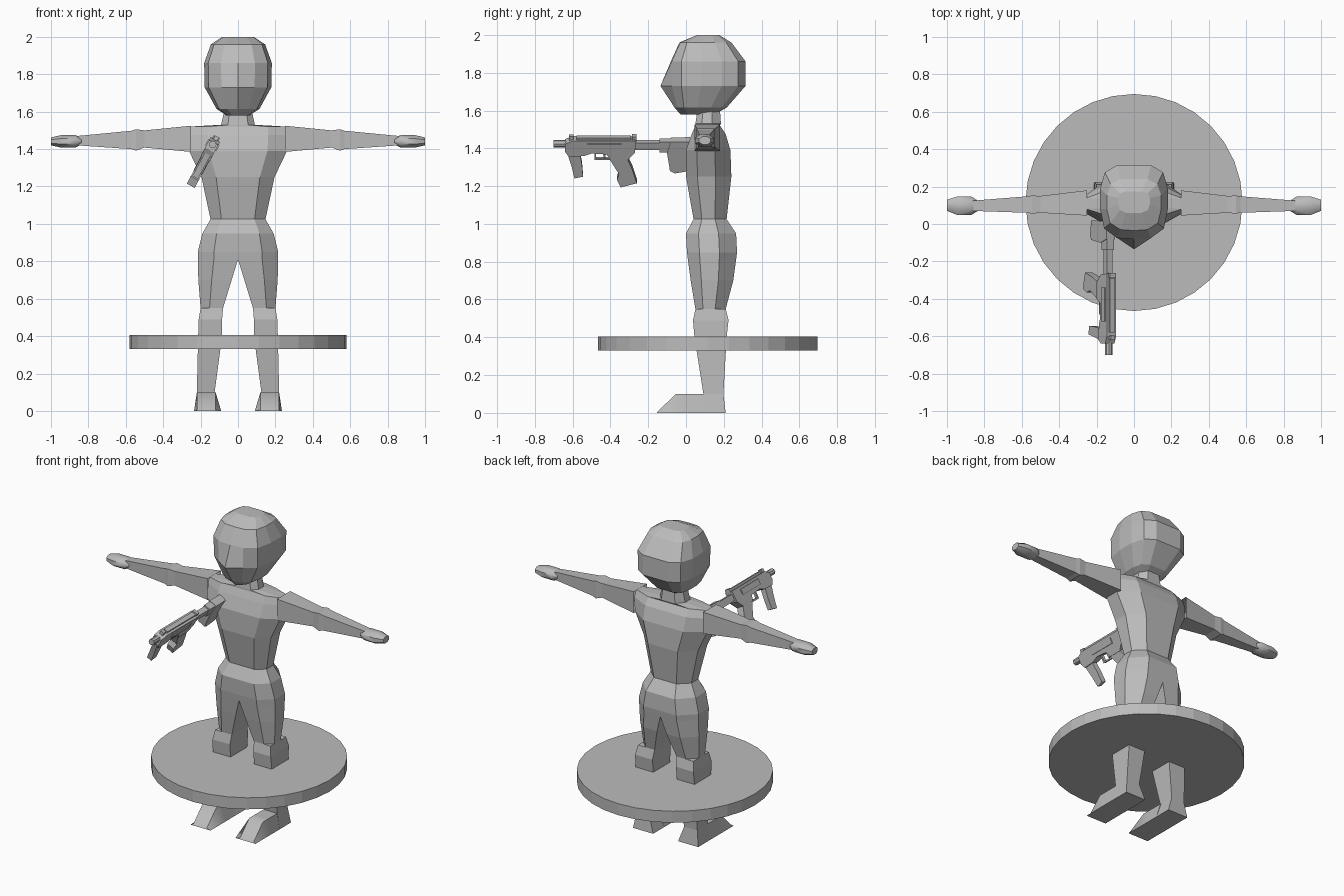
import bpy, bmesh, math
from mathutils import Vector

if "Cube" in bpy.data.objects:
    bpy.data.objects.remove(bpy.data.objects["Cube"])

grey = bpy.data.materials.new("plain_grey")
grey.diffuse_color = (0.5, 0.5, 0.5, 1)
grey.use_nodes = True
grey.node_tree.nodes["Principled BSDF"].inputs["Base Color"].default_value = grey.diffuse_color


def finish(name, bm, smooth=False):
    bmesh.ops.remove_doubles(bm, verts=bm.verts, dist=0.0005)
    bmesh.ops.recalc_face_normals(bm, faces=bm.faces)
    me = bpy.data.meshes.new(name)
    bm.to_mesh(me)
    bm.free()
    me.materials.append(grey)
    ob = bpy.data.objects.new(name, me)
    bpy.context.collection.objects.link(ob)
    if smooth:
        for o in bpy.context.selected_objects:
            o.select_set(False)
        ob.select_set(True)
        bpy.context.view_layer.objects.active = ob
        bpy.ops.object.shade_smooth_by_angle(angle=math.radians(50))
    return ob


def loft(name, rings, start=True, end=True, smooth=False, mirror=False):
    """Skin a list of equally long point rings, optionally on both sides of x = 0."""
    bm = bmesh.new()
    for s in ((1, -1) if mirror else (1,)):
        vs = [[bm.verts.new((p[0] * s, p[1], p[2])) for p in r] for r in rings]
        n = len(vs[0])
        for a, b in zip(vs, vs[1:]):
            for i in range(n):
                j = (i + 1) % n
                bm.faces.new((a[i], a[j], b[j], b[i]))
        if start:
            bm.faces.new(vs[0])
        if end:
            bm.faces.new(vs[-1])
    return finish(name, bm, smooth)


def mirrored(half):
    """Complete a half ring that starts and ends on x = 0."""
    return half + [(-x, y, z) for x, y, z in half[-2:0:-1]]


# Torso, hips and neck: z, half width, front y, back y
def body_ring(z, w, f, b):
    d = b - f
    return mirrored([(0, f, z), (w * .6, f, z), (w, f + d * .25, z),
                     (w, f + d * .65, z), (w * .55, b, z), (0, b, z)])


loft("torso", [body_ring(*r) for r in (
    (.81, .215, .01, .265), (.85, .215, .005, .27), (.95, .19, .0, .265),
    (1.025, .147, .04, .215), (1.25, .195, .0, .24), (1.39, .262, .0, .235),
    (1.475, .27, .03, .21), (1.52, .265, .05, .18), (1.53, .09, .05, .185),
    (1.6, .075, .06, .18))], start=False)


# Legs: z, inner x, outer x, front y, back y
def leg_ring(z, i, o, f, b):
    d, w = b - f, o - i
    return [(i, f, z), (i + w * .6, f, z), (o, f + d * .25, z),
            (o, f + d * .65, z), (i + w * .55, b, z), (i, b, z)]


def calf_ring(z, i, o, f, b):
    return [(i, f, z), (o, f, z), (o, b, z), (i, b, z)]


loft("thighs", [leg_ring(*r) for r in (
    (.81, 0, .215, .01, .265), (.7, .034, .212, .025, .25),
    (.55, .08, .2, .05, .21))], start=False, mirror=True)
loft("calves", [calf_ring(*r) for r in (
    (.55, .08, .2, .05, .21), (.49, .085, .21, .037, .225),
    (.4, .085, .213, .045, .215), (.1, .125, .22, .092, .198),
    (0, .09, .235, .092, .21))], mirror=True)

# Feet
loft("feet", [[(.09, y, 0), (.235, y, 0), (.218, y2, z), (.12, y2, z)]
              for y, y2, z in ((.1, .1, .1), (.0, .0, .1), (-.09, -.055, .1),
                               (-.155, -.15, .006))], smooth=True, mirror=True)


# Arms and hands: x, bottom z, top z, front y, back y
def arm_ring(x, z0, z1, f, b):
    return [(x, f, z0), (x, b, z0), (x, b, z1), (x, f, z1)]


def hand_ring(x, z0, z1, f, b):
    c, e = (b - f) * .28, (z1 - z0) * .28
    return [(x, f + c, z0), (x, b - c, z0), (x, b, z0 + e), (x, b, z1 - e),
            (x, b - c, z1), (x, f + c, z1), (x, f, z1 - e), (x, f, z0 + e)]


loft("arms", [arm_ring(*r) for r in (
    (.25, 1.385, 1.525, .045, .18), (.5, 1.408, 1.5, .06, .15),
    (.545, 1.392, 1.506, .055, .152), (.57, 1.4, 1.498, .06, .148),
    (.86, 1.42, 1.47, .07, .125))], start=False, mirror=True)
loft("hands", [hand_ring(*r) for r in (
    (.835, 1.425, 1.46, .07, .125), (.87, 1.408, 1.475, .048, .147),
    (.945, 1.408, 1.475, .048, .147), (1.0, 1.42, 1.462, .07, .13))],
    smooth=True, mirror=True)


# Helmeted head: z, half width, face y, back y, centre ridge y
def head_ring(z, w, f, b, ridge):
    d = b - f
    return mirrored([(0, ridge, z), (w * .5, f, z), (w * .88, f + d * .13, z),
                     (w, f + d * .4, z), (w, f + d * .68, z), (w * .86, b - d * .1, z),
                     (w * .5, b, z), (0, b, z)])


loft("head", [head_ring(*r) for r in (
    (1.58, .06, -.01, .15, -.03), (1.615, .115, -.045, .215, -.06),
    (1.73, .178, -.075, .315, -.135), (1.86, .181, -.075, .315, -.08),
    (1.96, .145, -.03, .24, -.035), (2.0, .085, .06, .175, .06))])

# Round platform
bm = bmesh.new()
bmesh.ops.create_cone(bm, cap_ends=True, segments=32, radius1=.58, radius2=.58, depth=.075)
bmesh.ops.translate(bm, verts=bm.verts, vec=(0, .115, .3675))
finish("platform", bm)

# Rifle, rolled about its long axis; profiles are (y, height above the bore)
ORIGIN, UP, SIDE = Vector((-.135, 0, 1.425)), Vector((.47, 0, .883)), Vector((.883, 0, -.47))


def gun_part(name, profile, half, off=0):
    loft(name, [[ORIGIN + UP * v + SIDE * (off + s) + Vector((0, y, 0)) for y, v in profile]
                for s in (-half, half)])


def box(y0, y1, v0, v1):
    return [(y0, v0), (y1, v0), (y1, v1), (y0, v1)]


def tube(name, y0, y1, r, n=8):
    ang = [(i + .5) * math.tau / n for i in range(n)]
    loft(name, [[ORIGIN + UP * (r * math.sin(a)) + SIDE * (r * math.cos(a)) + Vector((0, y, 0))
                 for a in ang] for y in (y0, y1)])


tube("muzzle", -.7, -.635, .02)
tube("barrel", -.645, -.6, .014)
gun_part("receiver", [(-.64, -.035), (-.62, -.065), (-.54, -.06), (-.5, -.045), (-.42, -.05),
                      (-.4, -.085), (-.31, -.085), (-.27, -.04), (-.265, .03), (-.6, .03),
                      (-.64, .012)], .028)
gun_part("top_rail", box(-.58, -.29, .025, .042), .014)
gun_part("front_sight", box(-.62, -.595, .025, .048), .012)
gun_part("rear_sight", box(-.285, -.262, .025, .048), .018)
gun_part("side_cover", box(-.52, -.34, -.022, .014), .034)
gun_part("front_grip", [(-.625, -.06), (-.56, -.06), (-.55, -.12), (-.545, -.19),
                        (-.59, -.2), (-.605, -.13)], .017)
gun_part("trigger_guard_bottom", box(-.485, -.4, -.095, -.086), .009)
gun_part("trigger_guard_front", box(-.485, -.475, -.095, -.045), .009)
gun_part("trigger", [(-.44, -.05), (-.43, -.05), (-.425, -.082), (-.435, -.082)], .005)
gun_part("rear_grip", [(-.405, -.08), (-.31, -.08), (-.285, -.14), (-.26, -.225),
                       (-.345, -.25), (-.365, -.205), (-.355, -.17)], .024)
gun_part("stock_bar", box(-.27, .0, -.03, .012), .017)
gun_part("stock_collar", box(-.14, -.07, -.042, .02), .022)
gun_part("shoulder_stock", [(-.1, -.045), (-.085, -.15), (-.06, -.165), (.02, -.15),
                            (.02, .025), (-.08, .022)], .026)
